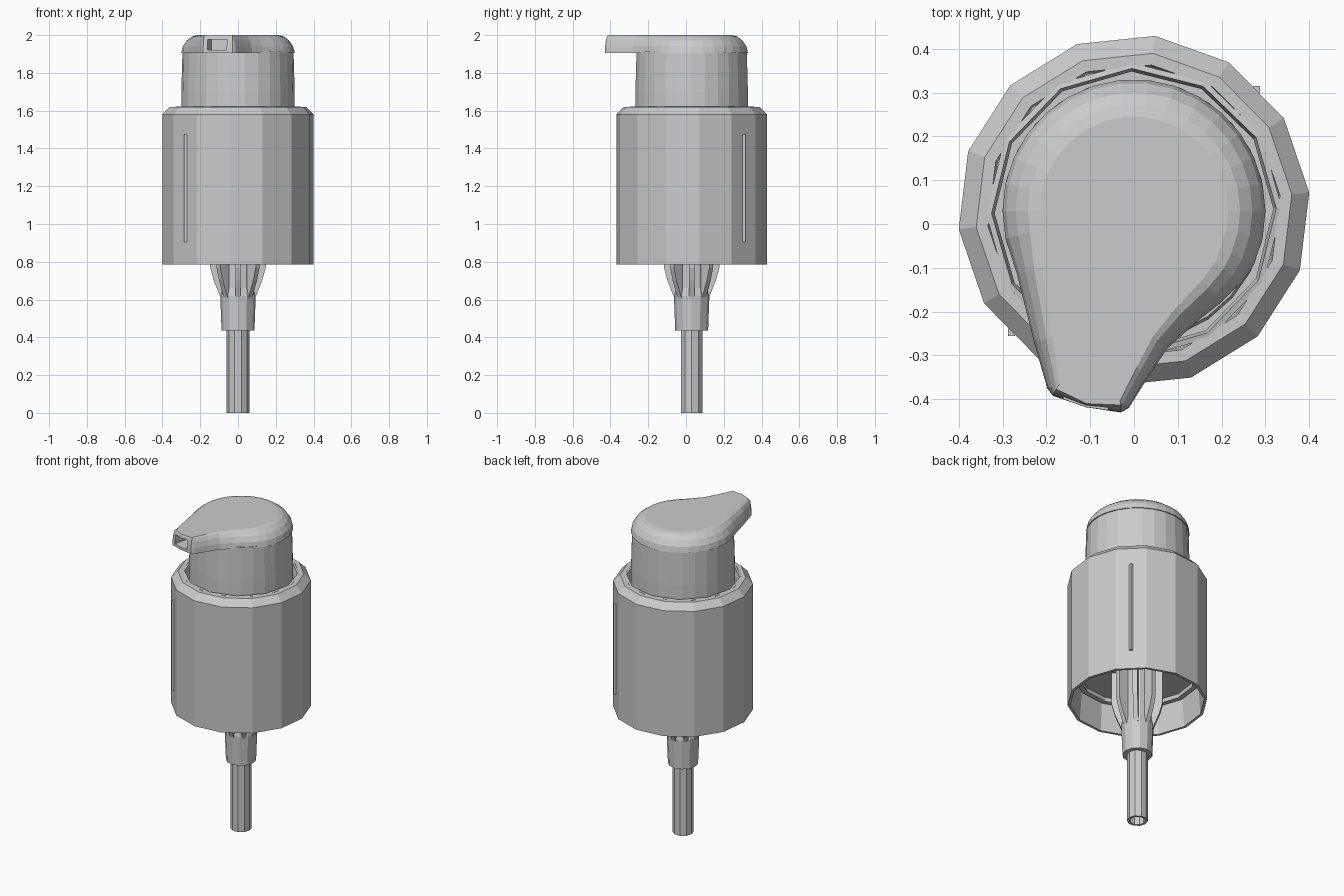
import bpy, bmesh, math
from mathutils import Vector

if "Cube" in bpy.data.objects:
    bpy.data.objects.remove(bpy.data.objects["Cube"])

CY = 0.03  # pump axis sits slightly behind the origin


def make_object(name, bm):
    bmesh.ops.recalc_face_normals(bm, faces=bm.faces)
    me = bpy.data.meshes.new(name)
    bm.to_mesh(me)
    bm.free()
    ob = bpy.data.objects.new(name, me)
    bpy.context.collection.objects.link(ob)
    return ob


def stack(name, loops, closed=False):
    """Skin equal-length loops; cap both ends, or join last to first."""
    bm = bmesh.new()
    rings = [[bm.verts.new(p) for p in lp] for lp in loops]
    n = len(rings[0])
    pairs = list(zip(rings, rings[1:]))
    if closed:
        pairs.append((rings[-1], rings[0]))
    for a, b in pairs:
        for i in range(n):
            j = (i + 1) % n
            bm.faces.new((a[i], a[j], b[j], b[i]))
    if not closed:
        bm.faces.new(rings[0])
        bm.faces.new(rings[-1])
    return make_object(name, bm)


def lathe(name, profile, sides, phase=0.0, closed=False):
    loops = []
    for r, z in profile:
        angs = [math.radians(phase) + math.tau * i / sides for i in range(sides)]
        loops.append([(r * math.cos(a), CY + r * math.sin(a), z) for a in angs])
    return stack(name, loops, closed)


# Outer collar: well on top, hollow underneath
lathe("collar", [(0.372, 0.98), (0.386, 0.785), (0.402, 0.785), (0.402, 1.58),
                 (0.362, 1.62), (0.335, 1.62), (0.33, 1.30)], 14, 6)
# Twelve-sided lining of the opening
lathe("opening_liner", [(0.338, 1.619), (0.325, 1.622), (0.318, 1.59),
                        (0.318, 1.35), (0.328, 1.35)], 12, 1, True)
# Inner lip under the collar
lathe("inner_lip", [(0.365, 0.99), (0.365, 0.955), (0.335, 0.955), (0.335, 0.99)],
      14, 6, True)

# Thin raised ribs on two opposite sides of the collar
for side, (x, y) in {"front": (-0.279, -0.247), "back": (0.279, 0.307)}.items():
    bpy.ops.mesh.primitive_cube_add(size=1, location=(x, y, 1.19))
    rib = bpy.context.object
    rib.name = side + "_rib"
    rib.scale = (0.016, 0.016, 0.57)

# Dip tube and sleeve
lathe("dip_tube", [(0.06, 0), (0.06, 0.46), (0.045, 0.46), (0.045, 0)], 10, 0, True)
lathe("sleeve", [(0.087, 0.435), (0.094, 0.62), (0.085, 0.66), (0.085, 0.985),
                 (0.05, 0.985), (0.05, 0.435)], 12, 0, True)

# Flared fins around the sleeve
FIN = [(0.05, 0.61), (0.092, 0.61), (0.128, 0.70), (0.147, 0.77), (0.147, 0.985), (0.05, 0.985)]
for k in range(8):
    a = math.tau * k / 8
    out = Vector((math.cos(a), math.sin(a), 0))
    side = Vector((-out.y, out.x, 0)) * 0.014
    base = [Vector((0, CY, z)) + out * r for r, z in FIN]
    stack(f"fin_{k + 1}", [[p - side for p in base], [p + side for p in base]])

# Head skirt dropping into the collar
lathe("head_skirt", [(0.3, 1.31), (0.3, 1.70), (0.294, 1.915)], 26)

# Teardrop outline of the head cap: (x, y, rounding weight)
outline = [(0.3 * math.cos(math.radians(a)), CY + 0.3 * math.sin(math.radians(a)), 1.0)
           for a in range(-24, 193, 12)]
outline += [(-0.267, -0.115, 0.7), (-0.228, -0.27, 0.5), (-0.198, -0.375, 0.35),
            (-0.185, -0.392, 0.2), (-0.11, -0.418, 0.1), (-0.03, -0.43, 0.2),
            (-0.012, -0.42, 0.3), (0.035, -0.345, 0.4), (0.075, -0.285, 0.5),
            (0.13, -0.235, 0.65), (0.20, -0.18, 0.8), (0.245, -0.135, 0.9)]


def inset(depth, z):
    pts = []
    n = len(outline)
    for i, (x, y, w) in enumerate(outline):
        a, b = outline[i - 1], outline[(i + 1) % n]
        t = Vector((b[0] - a[0], b[1] - a[1])).normalized()
        pts.append((x - t.y * depth * w, y + t.x * depth * w, z))
    return pts


cap = stack("head_cap", [inset(d, z) for d, z in
                         [(0, 1.905), (0.008, 1.94), (0.03, 1.972), (0.058, 1.993), (0.085, 2.0)]])

# Outlet opening in the spout tip
bpy.ops.mesh.primitive_cube_add(size=1, location=(-0.108, -0.40, 1.95),
                                rotation=(0, 0, math.radians(-13)))
cutter = bpy.context.object
cutter.name = "outlet_cutter"
cutter.scale = (0.105, 0.16, 0.056)
cutter.hide_render = True
cutter.hide_set(True)
cut = cap.modifiers.new("outlet", "BOOLEAN")
cut.operation = "DIFFERENCE"
cut.object = cutter
cut.solver = "EXACT"
